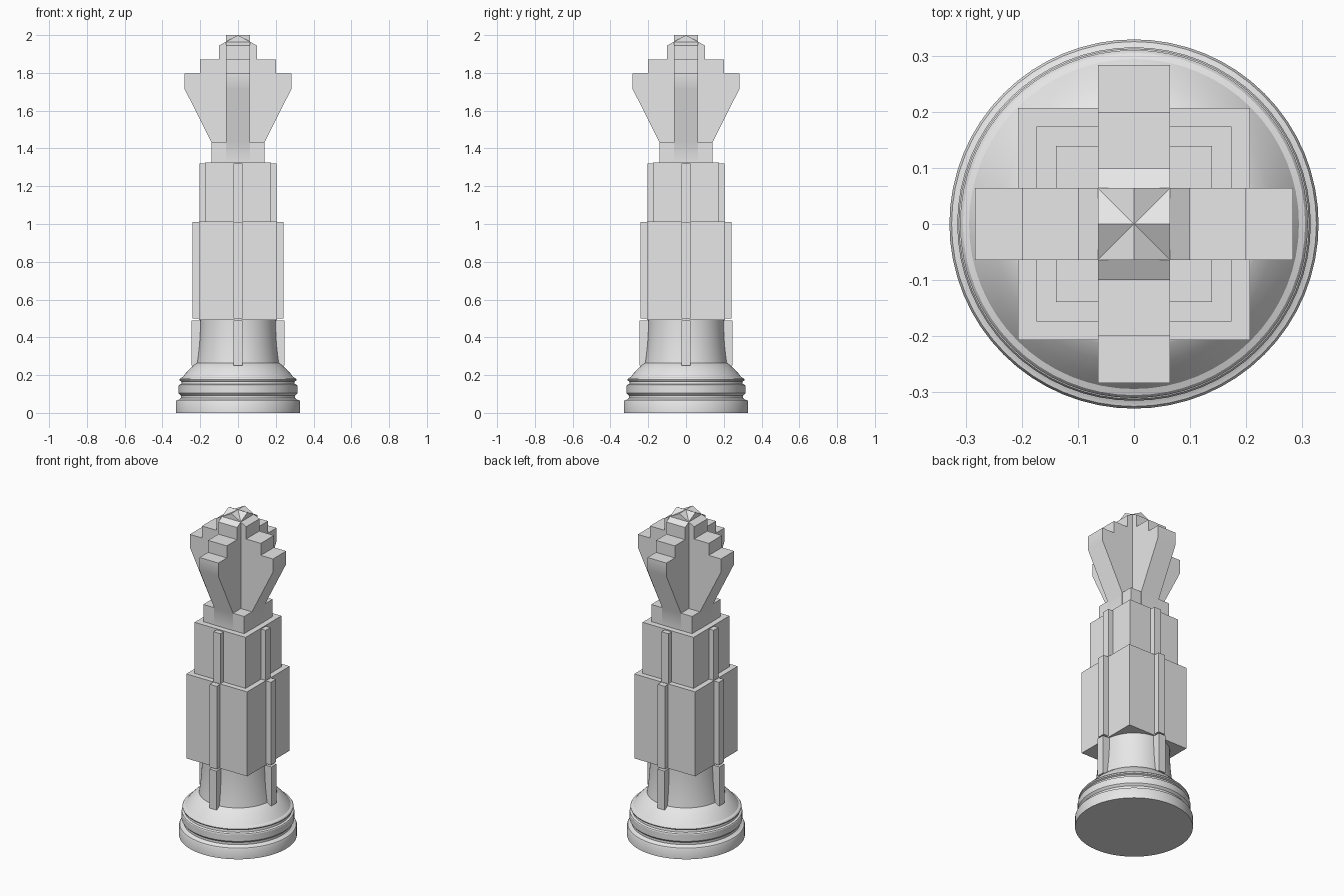
import bpy, bmesh, math
from mathutils import Matrix

old = bpy.data.objects.get("Cube")
if old:
    bpy.data.objects.remove(old, do_unlink=True)

stone = bpy.data.materials.new("plain_grey")
stone.use_nodes = True
grey = (0.8, 0.8, 0.8, 1)
stone.diffuse_color = grey
stone.node_tree.nodes["Principled BSDF"].inputs["Base Color"].default_value = grey


def finish(name, bm, smooth=False):
    bmesh.ops.recalc_face_normals(bm, faces=bm.faces)
    mesh = bpy.data.meshes.new(name)
    bm.to_mesh(mesh)
    bm.free()
    mesh.materials.append(stone)
    obj = bpy.data.objects.new(name, mesh)
    bpy.context.collection.objects.link(obj)
    if smooth:
        bpy.ops.object.select_all(action='DESELECT')
        obj.select_set(True)
        bpy.context.view_layer.objects.active = obj
        bpy.ops.object.shade_smooth_by_angle(angle=math.radians(30))
    return obj


def box(name, x0, x1, y0, y1, z0, z1, turn=0):
    bm = bmesh.new()
    bmesh.ops.create_cube(bm, size=1)
    for v in bm.verts:
        v.co = (x1 if v.co.x > 0 else x0, y1 if v.co.y > 0 else y0, z1 if v.co.z > 0 else z0)
    bm.transform(Matrix.Rotation(turn, 4, 'Z'))
    return finish(name, bm)


def lathe(name, profile, steps=64):
    bm = bmesh.new()
    verts = [bm.verts.new((r, 0, z)) for r, z in profile]
    edges = [bm.edges.new(pair) for pair in zip(verts, verts[1:])]
    bmesh.ops.spin(bm, geom=verts + edges, axis=(0, 0, 1), cent=(0, 0, 0),
                   angle=math.tau, steps=steps)
    bmesh.ops.remove_doubles(bm, verts=bm.verts, dist=0.0005)
    return finish(name, bm, True)


# Round foot with two bands, a domed shoulder and a flared shaft
foot = [(0, 0), (0.329, 0), (0.329, 0.06), (0.325, 0.067), (0.312, 0.07), (0.303, 0.078),
        (0.303, 0.092), (0.312, 0.1), (0.315, 0.104), (0.315, 0.143), (0.312, 0.148),
        (0.3, 0.153), (0.298, 0.165), (0.308, 0.17), (0.31, 0.177), (0.305, 0.184), (0.294, 0.188)]
foot += [(0.275, 0.212), (0.25, 0.238), (0.222, 0.262)]
foot += [(0.2 + 0.017 * (1 - t / 6) ** 2, 0.264 + 0.228 * t / 6) for t in range(7)]
foot.append((0, 0.492))
lathe("round_base", foot)

# Square tiers
for name, half, z0, z1 in (("lower_block", 0.207, 0.492, 1.012),
                           ("upper_block", 0.174, 1.012, 1.326),
                           ("neck_block", 0.139, 1.326, 1.432)):
    box(name, -half, half, -half, half, z0, z1)

# Thin ribs on all four sides of each tier
for name, inner, outer, z0, z1 in (("shaft_rib", 0.18, 0.245, 0.25, 0.49),
                                   ("lower_rib", 0.19, 0.241, 0.5, 1.01),
                                   ("upper_rib", 0.16, 0.205, 1.012, 1.32)):
    for side in range(4):
        box(f"{name}_{side + 1}", inner, outer, -0.024, 0.024, z0, z1, side * math.pi / 2)

# Crown of two crossed, stepped and gabled plates
half = [(0.14, 1.326), (0.14, 1.432), (0.283, 1.715), (0.283, 1.796), (0.2, 1.796),
        (0.2, 1.87), (0.1, 1.87), (0.1, 1.945)]
outline = half + [(0, 2)] + [(-x, z) for x, z in reversed(half)]
for name, turn in (("crown_plate_side", 0), ("crown_plate_front", math.pi / 2)):
    bm = bmesh.new()
    face = bm.faces.new([bm.verts.new((x, -0.064, z)) for x, z in outline])
    solid = bmesh.ops.extrude_face_region(bm, geom=[face])
    bmesh.ops.translate(bm, vec=(0, 0.128, 0),
                        verts=[g for g in solid["geom"] if isinstance(g, bmesh.types.BMVert)])
    bm.transform(Matrix.Rotation(turn, 4, 'Z'))
    finish(name, bm, True)
